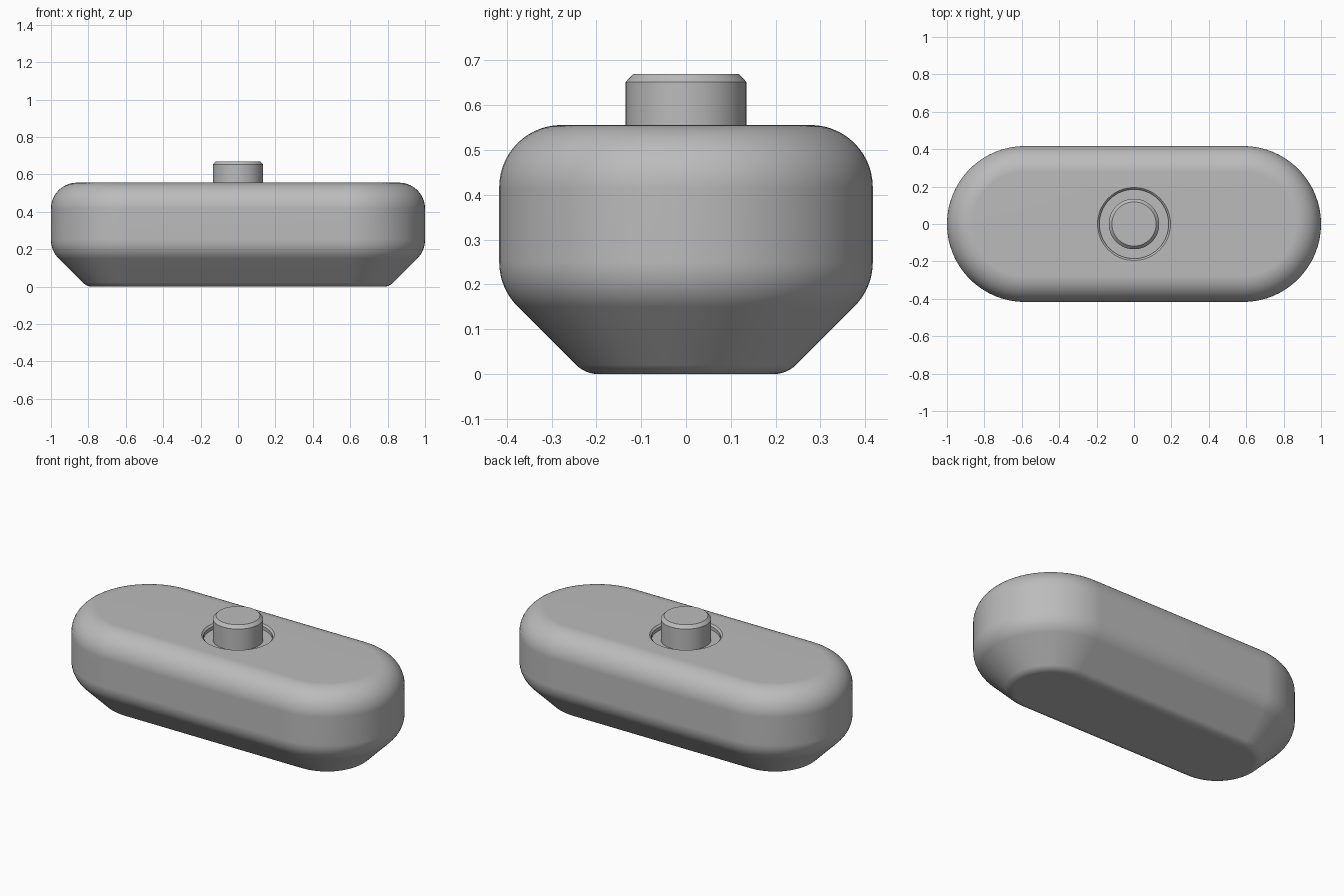
import bpy, bmesh, math

if "Cube" in bpy.data.objects:
    bpy.data.objects.remove(bpy.data.objects["Cube"])

grey = bpy.data.materials.new("satin_grey")
grey.diffuse_color = (0.5, 0.5, 0.5, 1)
grey.use_nodes = True
grey.node_tree.nodes["Principled BSDF"].inputs["Base Color"].default_value = grey.diffuse_color

R, STRAIGHT, TOP = 0.417, 0.583, 0.556   # capsule radius, end centre, deck height
HALF = 32                                # segments per rounded end
COUNT = 2 * (HALF + 1)


def capsule(r, z):
    """Horizontal ring: two half circles joined by straight sides."""
    pts = []
    for sign in (1, -1):
        for i in range(HALF + 1):
            a = math.pi * (i / HALF - 0.5)
            pts.append((sign * (STRAIGHT + r * math.cos(a)), sign * r * math.sin(a), z))
    return pts


def circle(r, z, n=COUNT):
    """Horizontal ring whose points line up with the capsule ring."""
    step = 2 * math.pi / n
    return [(r * math.cos(a), r * math.sin(a), z)
            for a in (-math.pi / 2 + step * (i + 0.5) for i in range(n))]


def arc(cx, cz, r, start, end, n):
    """Profile points (radius, height) along an arc, angles in degrees."""
    return [(cx + r * math.cos(math.radians(start + (end - start) * i / n)),
             cz + r * math.sin(math.radians(start + (end - start) * i / n)))
            for i in range(n + 1)]


def skin(name, rings):
    """Join the rings with quads, cap both ends and smooth the soft edges."""
    bm = bmesh.new()
    loops = [[bm.verts.new(p) for p in ring] for ring in rings]
    for a, b in zip(loops, loops[1:]):
        n = len(a)
        for i in range(n):
            j = (i + 1) % n
            bm.faces.new((a[i], a[j], b[j], b[i]))
    bm.faces.new(loops[0][::-1])
    bm.faces.new(loops[-1])
    bmesh.ops.recalc_face_normals(bm, faces=bm.faces)
    mesh = bpy.data.meshes.new(name)
    bm.to_mesh(mesh)
    bm.free()
    mesh.materials.append(grey)
    obj = bpy.data.objects.new(name, mesh)
    bpy.context.collection.objects.link(obj)
    bpy.ops.object.select_all(action='DESELECT')
    obj.select_set(True)
    bpy.context.view_layer.objects.active = obj
    bpy.ops.object.shade_smooth_by_angle(angle=math.radians(30))
    mod = obj.modifiers.new("weighted_normals", 'WEIGHTED_NORMAL')
    mod.keep_sharp = True
    return obj


# Body: tapered base, rounded waist, rounded deck edge
FILLET, FOOT = 0.139, 0.07
t = math.tan(math.radians(22.5))
profile = (arc(0.225 - FOOT * t, FOOT, FOOT, -90, -45, 6)
           + arc(R - FILLET, 0.192 + FILLET * t, FILLET, -45, 0, 8)
           + arc(R - FILLET, TOP - FILLET, FILLET, 0, 90, 14))
body = [capsule(r, z) for r, z in profile]

# Shallow chamfered recess in the deck, around the button
recess = [circle(r, z) for r, z in
          ((0.195, TOP), (0.185, TOP - 0.01), (0.185, TOP - 0.03))]
skin("body", body + recess)

# Button with chamfered top edge
skin("button", [circle(r, z, 64) for r, z in
                ((0.135, TOP - 0.04), (0.135, 0.652), (0.118, 0.67))])
